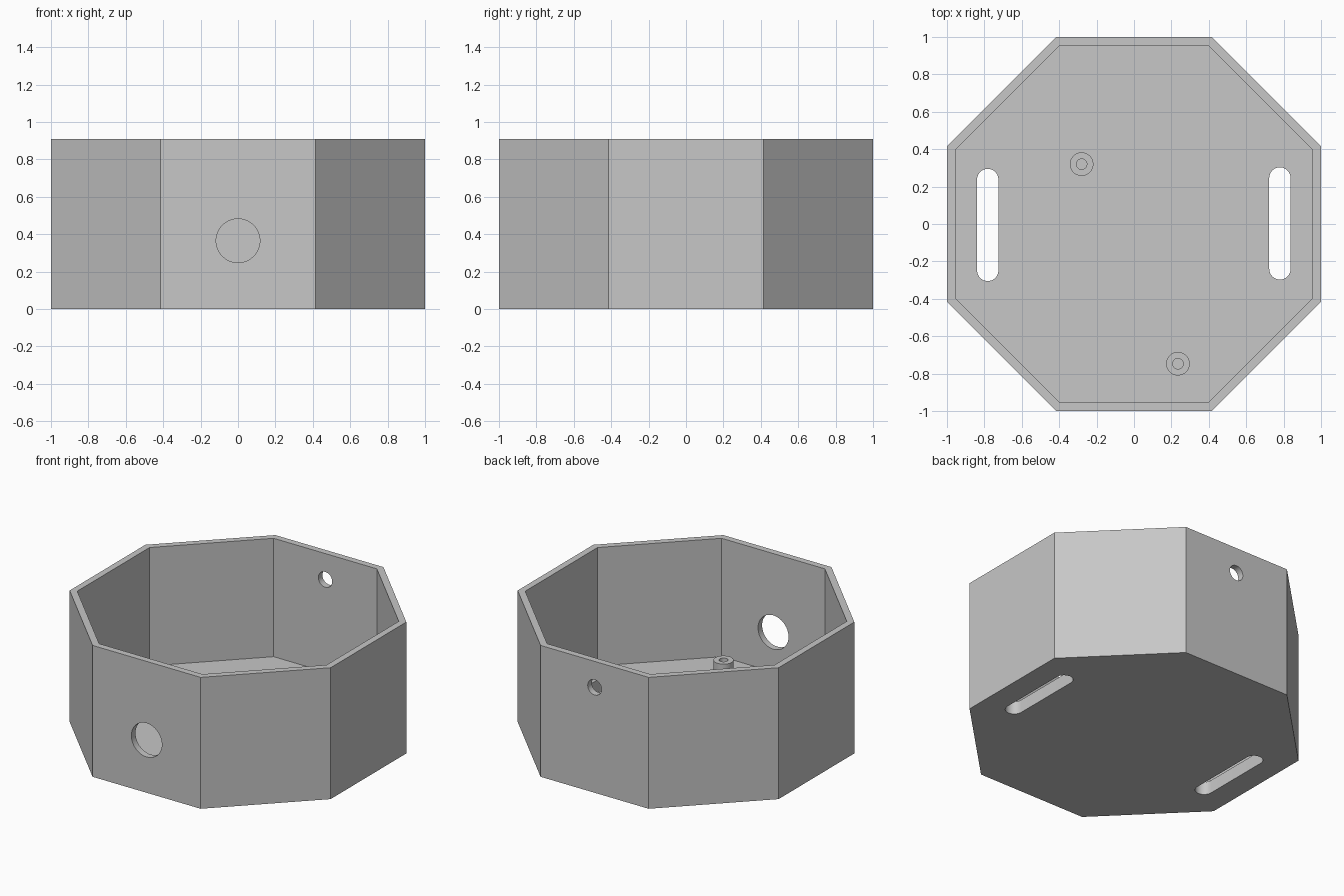
import bpy
import bmesh
from math import pi, cos, sin, radians
from mathutils import Matrix

cube = bpy.data.objects.get("Cube")
if cube:
    bpy.data.objects.remove(cube, do_unlink=True)

HEIGHT, WALL, FLOOR, POST_TOP = 0.91, 0.045, 0.09, 0.19

grey = bpy.data.materials.new("plain grey")
grey.use_nodes = True
colour = (0.57, 0.57, 0.57, 1)
grey.diffuse_color = colour
grey.node_tree.nodes["Principled BSDF"].inputs["Base Color"].default_value = colour


def prism(name, outline, low, high, matrix=Matrix()):
    """Extrude a flat outline along z, then place it."""
    bm = bmesh.new()
    face = bm.faces.new([bm.verts.new((x, y, low)) for x, y in outline])
    top = bmesh.ops.extrude_face_region(bm, geom=[face])["geom"]
    verts = [v for v in top if isinstance(v, bmesh.types.BMVert)]
    bmesh.ops.translate(bm, verts=verts, vec=(0, 0, high - low))
    bmesh.ops.recalc_face_normals(bm, faces=bm.faces)
    bm.transform(matrix)
    mesh = bpy.data.meshes.new(name)
    bm.to_mesh(mesh)
    bm.free()
    mesh.materials.append(grey)
    obj = bpy.data.objects.new(name, mesh)
    bpy.context.collection.objects.link(obj)
    return obj


def octagon(apothem):
    r = apothem / cos(pi / 8)
    return [(r * cos(pi / 8 + i * pi / 4), r * sin(pi / 8 + i * pi / 4)) for i in range(8)]


def rounded(x, y, r, half_straight=0.0, n=24):
    """Circle, or a slot along y when half_straight is set."""
    pts = []
    for side in (1, -1):
        for i in range(n + (half_straight > 0)):
            a = pi * i / n
            pts.append((x + side * r * cos(a), y + side * (half_straight + r * sin(a))))
    return pts


def cut(obj, cutter):
    cutter.hide_render = True
    mod = obj.modifiers.new("cut", "BOOLEAN")
    mod.operation, mod.solver, mod.object = "DIFFERENCE", "EXACT", cutter
    select(obj)
    bpy.ops.object.modifier_apply(modifier=mod.name)
    bpy.data.objects.remove(cutter, do_unlink=True)


def select(obj):
    bpy.ops.object.select_all(action="DESELECT")
    obj.select_set(True)
    bpy.context.view_layer.objects.active = obj


# Octagonal housing with an open top
housing = prism("housing", octagon(1), 0, HEIGHT)
cut(housing, prism("cavity_cutter", octagon(1 - WALL), FLOOR, HEIGHT + 0.2))

# Mounting slots through the floor
for x, y in ((-0.782, -0.005), (0.78, 0.003)):
    cut(housing, prism("slot_cutter", rounded(x, y, 0.057, 0.243), -0.1, FLOOR + 0.1))

# Large cable hole in the front wall, small one in the back wall
for y, z, r in ((-1, 0.365, 0.117), (1, 0.73, 0.053)):
    place = Matrix.Translation((0, y, z)) @ Matrix.Rotation(pi / 2, 4, "X")
    cut(housing, prism("wall_hole_cutter", rounded(0, 0, r), -0.2, 0.2, place))

# Hollow screw posts standing on the floor
parts = [housing]
for name, x, y in (("back_screw_post", -0.28, 0.32), ("front_screw_post", 0.235, -0.747)):
    post = prism(name, rounded(x, y, 0.063), FLOOR - 0.01, POST_TOP)
    cut(post, prism("screw_hole_cutter", rounded(x, y, 0.028), FLOOR - 0.05, POST_TOP + 0.1))
    parts.append(post)

# Smooth the round surfaces and keep the edges crisp
for obj in parts:
    select(obj)
    bpy.ops.object.shade_smooth_by_angle(angle=radians(30))
